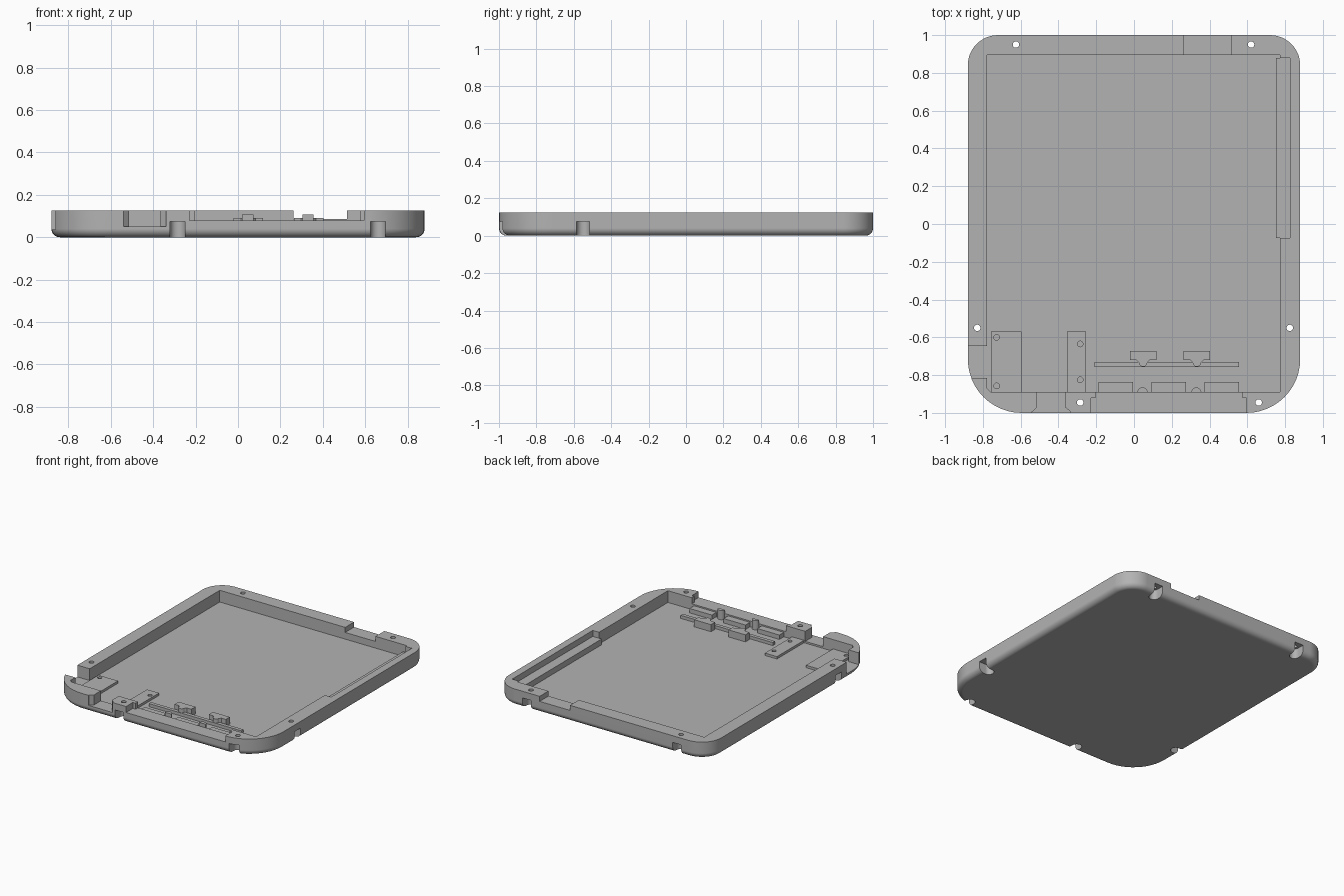
import bpy, bmesh, math

if "Cube" in bpy.data.objects:
    bpy.data.objects.remove(bpy.data.objects["Cube"])

FLOOR, TOP = 0.037, 0.125

grey = bpy.data.materials.new("plain grey")
grey.use_nodes = True
colour = (0.45, 0.45, 0.45, 1)
grey.diffuse_color = colour
grey.node_tree.nodes["Principled BSDF"].inputs["Base Color"].default_value = colour


def finish(name, bm):
    bmesh.ops.recalc_face_normals(bm, faces=bm.faces)
    mesh = bpy.data.meshes.new(name)
    bm.to_mesh(mesh)
    bm.free()
    mesh.materials.append(grey)
    ob = bpy.data.objects.new(name, mesh)
    bpy.context.collection.objects.link(ob)
    return ob


def loft(name, rings):
    """Skin a stack of equal rings and cap both ends."""
    bm = bmesh.new()
    rows = [[bm.verts.new(p) for p in ring] for ring in rings]
    n = len(rows[0])
    for a, b in zip(rows, rows[1:]):
        for i in range(n):
            j = (i + 1) % n
            bm.faces.new((a[i], a[j], b[j], b[i]))
    bm.faces.new(rows[0][::-1])
    bm.faces.new(rows[-1])
    return finish(name, bm)


def prism(name, points, z0, z1):
    return loft(name, [[(x, y, z) for x, y in points] for z in (z0, z1)])


def box(name, x0, x1, y0, y1, z0, z1):
    return prism(name, [(x0, y0), (x1, y0), (x1, y1), (x0, y1)], z0, z1)


def arc(cx, cy, r, start, end, steps):
    angles = [math.radians(start + (end - start) * i / steps) for i in range(steps + 1)]
    return [(cx + r * math.cos(a), cy + r * math.sin(a)) for a in angles]


def disc(name, x, y, r, z0, z1):
    return prism(name, arc(x, y, r, 0, 345, 23), z0, z1)


def cut(target, cutter):
    mod = target.modifiers.new("cut", "BOOLEAN")
    mod.operation = "DIFFERENCE"
    mod.solver = "EXACT"
    mod.object = cutter
    bpy.context.view_layer.update()
    graph = bpy.context.evaluated_depsgraph_get()
    mesh = bpy.data.meshes.new_from_object(target.evaluated_get(graph))
    target.modifiers.clear()
    target.data = mesh
    bpy.data.objects.remove(cutter)


def outline(inset, z):
    """Tray outline: tight back corners, wide front corners."""
    pts = []
    for sx, sy, r, a in ((1, 1, 0.16, 0), (-1, 1, 0.16, 90),
                         (-1, -1, 0.285, 180), (1, -1, 0.285, 270)):
        pts += arc(sx * (0.88 - r), sy * (1 - r), r - inset, a, a + 90, 12)
    return [(x, y, z) for x, y in pts]


# Tray shell with a rounded bottom edge
fillet = 0.04
rings = []
for i in range(7):
    a = math.radians(15 * i)
    rings.append(outline(fillet * (1 - math.sin(a)), fillet * (1 - math.cos(a))))
tray = loft("tray", rings + [outline(0, TOP)])

# Main cavity and wall openings
cut(tray, prism("cavity", [(-0.757, -0.89), (0.773, -0.89), (0.773, 0.895),
                           (-0.778, 0.895), (-0.778, -0.87)], FLOOR, 1))
cut(tray, box("side_opening", -1, -0.75, -0.815, -0.645, FLOOR, 1))
cut(tray, box("back_opening", 0.262, 0.513, 0.85, 1.1, 0.087, 1))
cut(tray, prism("front_opening", [(-0.228, -1.1), (0.595, -1.1), (0.595, -0.92),
                                  (0.575, -0.92), (0.575, -0.85), (-0.205, -0.85),
                                  (-0.205, -0.92), (-0.228, -0.92)], 0.08, 1))
cut(tray, prism("port_opening", [(-0.54, -1.1), (-0.34, -1.1), (-0.34, -0.99),
                                 (-0.365, -0.97), (-0.365, -0.85), (-0.513, -0.85),
                                 (-0.513, -0.97), (-0.54, -0.995)], 0.05, 1))
cut(tray, box("rail_recess", 0.74, 0.825, -0.075, 0.88, 0.08, 1))

# Screw holes with recesses open to the outside; angle points inward
for x, y, inward in ((-0.625, 0.95, 270), (0.62, 0.95, 270), (-0.83, -0.55, 0),
                     (0.825, -0.55, 180), (-0.285, -0.945, 90), (0.66, -0.945, 90)):
    slot = arc(x, y, 0.035, inward - 90, inward + 90, 12)
    a = math.radians(inward)
    dx, dy = -0.2 * math.cos(a), -0.2 * math.sin(a)
    slot += [(slot[-1][0] + dx, slot[-1][1] + dy), (slot[0][0] + dx, slot[0][1] + dy)]
    cut(tray, prism("screw_recess", slot, -0.1, 0.075))
    cut(tray, disc("screw_hole", x, y, 0.017, 0.05, 1))

# Ledge along the right wall
base = FLOOR - 0.01
parts = [box("side_ledge", 0.752, 0.79, -0.075, 0.88, base, 0.08)]

# Mounting plates with screw holes
for name, x0, x1, holes in (
        ("corner_plate", -0.757, -0.595, ((-0.727, -0.6), (-0.727, -0.857))),
        ("centre_plate", -0.355, -0.255, ((-0.285, -0.635), (-0.285, -0.825)))):
    plate = box(name, x0, x1, -0.89, -0.57, base, 0.055)
    for x, y in holes:
        cut(plate, disc("plate_hole", x, y, 0.015, FLOOR, 1))
    parts.append(plate)

# Button supports: rail, front blocks, tongued stops and posts
parts.append(box("support_rail", -0.208, 0.557, -0.757, -0.73, base, 0.06))
for x0, x1 in ((-0.188, -0.005), (0.092, 0.275), (0.372, 0.557)):
    parts.append(box("front_block", x0, x1, -0.895, -0.837, base, 0.07))
for x in (0.048, 0.333):
    stop = [(x - 0.07, -0.672), (x - 0.07, -0.72), (x - 0.035, -0.72)]
    stop += arc(x, -0.732, 0.023, 180, 360, 8)
    stop += [(x + 0.035, -0.72), (x + 0.07, -0.72), (x + 0.07, -0.672)]
    parts.append(prism("button_stop", stop, base, 0.09))
    parts.append(prism("button_post", arc(x - 0.003, -0.892, 0.027, 0, 180, 10), base, 0.107))

# Smooth curved walls, keep hard edges
bpy.ops.object.select_all(action="DESELECT")
for ob in [tray] + parts:
    ob.select_set(True)
bpy.context.view_layer.objects.active = tray
bpy.ops.object.shade_smooth_by_angle(angle=math.radians(30))
weighted = tray.modifiers.new("flat_face_normals", "WEIGHTED_NORMAL")
weighted.keep_sharp = True
